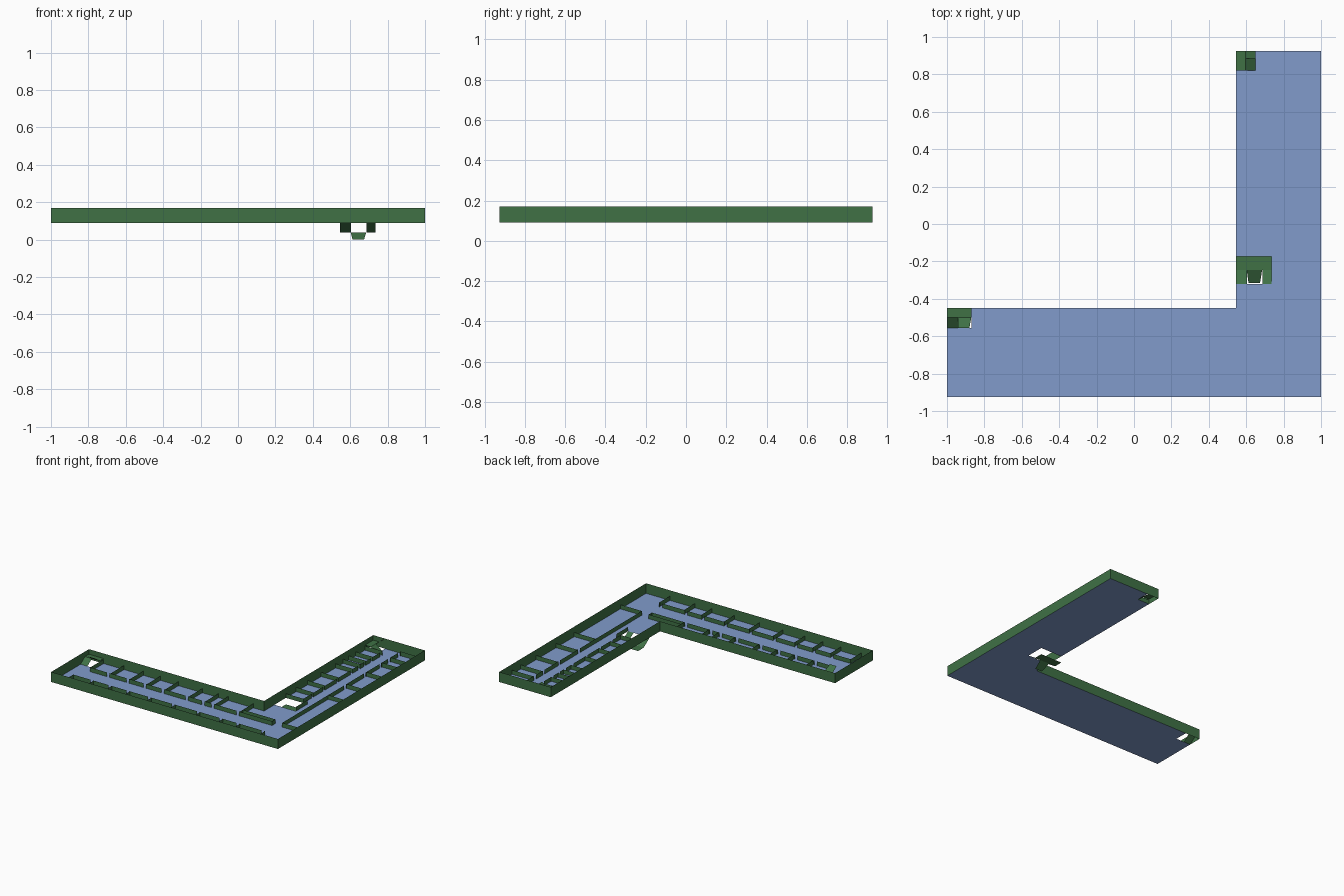
import bpy, bmesh

if "Cube" in bpy.data.objects:
    bpy.data.objects.remove(bpy.data.objects["Cube"])

Z0, ZLOW, ZTOP = 0.09, 0.124, 0.17   # floor, partition top, outer wall top


def material(name, color):
    m = bpy.data.materials.new(name)
    m.diffuse_color = color
    m.use_nodes = True
    m.node_tree.nodes["Principled BSDF"].inputs["Base Color"].default_value = m.diffuse_color
    return m


GREEN = material("green", (0.05, 0.165, 0.06, 1))
BLUE = material("blue", (0.22, 0.33, 0.60, 1))


def sheets(name, faces, mat):
    """Object made of thin sheet faces, each a list of 3D points."""
    bm = bmesh.new()
    for f in faces:
        bm.faces.new([bm.verts.new(p) for p in f])
    bmesh.ops.remove_doubles(bm, verts=bm.verts, dist=1e-5)
    me = bpy.data.meshes.new(name)
    bm.to_mesh(me)
    bm.free()
    me.materials.append(mat)
    ob = bpy.data.objects.new(name, me)
    bpy.context.collection.objects.link(ob)
    return ob


def wall(a, b, top):
    return [(*a, Z0), (*b, Z0), (*b, top), (*a, top)]


def ramp_y(x0, x1, y0, z0, y1, z1):
    """Sheet running from (y0, z0) to (y1, z1), y0 < y1."""
    return [(x0, y0, z0), (x1, y0, z0), (x1, y1, z1), (x0, y1, z1)]


def ramp_x(y0, y1, x0, z0, x1, z1):
    return [(x0, y0, z0), (x1, y0, z1), (x1, y1, z1), (x0, y1, z0)]


# L-shaped floor, notched where the three stairwells are
floor = [(-1, -.925), (1, -.925), (1, .925), (.65, .925), (.65, .82), (.545, .82),
         (.545, -.175), (.735, -.175), (.735, -.32), (.545, -.32), (.545, -.45),
         (-.87, -.45), (-.87, -.555), (-1, -.555)]
sheets("floor", [[(x, y, Z0) for x, y in floor]], BLUE)

# Outer walls
outline = [(-1, -.925), (1, -.925), (1, .925), (.545, .925), (.545, -.45), (-1, -.45)]
sheets("outer_walls", [wall(a, b, ZTOP) for a, b in
                       zip(outline, outline[1:] + outline[:1])], GREEN)


def room_row(name, cuts, outer, inner, along_x):
    """Dividers from the outer wall to the corridor, plus corridor wall with door gaps."""
    def pt(t, d):
        return (t, d) if along_x else (d, t)
    faces = [wall(pt(t, outer), pt(t, inner), ZLOW) for t in cuts]
    for a, b in zip(cuts, cuts[1:]):
        faces.append(wall(pt(a, inner), pt(b - 0.03, inner), ZLOW))
        faces.append(wall(pt(b - 0.008, inner), pt(b, inner), ZLOW))
    sheets(name, faces, GREEN)


# Rooms on both sides of the two corridors
room_row("north_rooms", [-.87, -.69, -.52, -.37, -.21, .0, .145, .23, .45], -.45, -.62, True)
room_row("south_rooms", [-.9, -.72, -.56, -.4, -.21, .0, .22, .42, .57, .79], -.925, -.79, True)
room_row("west_rooms", [-.175, -.045, .10, .27, .45, .545, .615, .70, .82], .545, .70, False)
room_row("east_rooms", [-.02, .21, .46, .655, .765, .89], 1, .81, False)

# Narrow closet and walls beside the corner hall
sheets("corner_walls", [
    wall((.45, -.62), (.735, -.62), ZLOW), wall((.45, -.58), (.735, -.58), ZLOW),
    wall((.735, -.62), (.735, -.58), ZLOW),
    wall((.735, -.32), (.735, -.175), ZLOW),
    wall((.81, -.60), (.81, -.02), ZLOW), wall((.81, -.60), (1, -.60), ZLOW)], GREEN)

# Main stair: two side flights down to a landing, middle flight down to the ground
sheets("main_stair", [
    ramp_y(.545, .735, -.245, .038, -.175, .038),
    ramp_y(.545, .603, -.32, Z0, -.245, .038),
    ramp_y(.687, .735, -.32, Z0, -.245, .038),
    [(.612, -.315, 0), (.674, -.315, 0), (.685, -.245, .038), (.603, -.245, .038)]], GREEN)

# West end stair: up to a landing and back up
sheets("west_stair", [
    ramp_y(-1, -.87, -.50, .13, -.45, .13),
    ramp_y(-1, -.94, -.555, Z0, -.50, .13),
    [(-.94, -.555, ZTOP), (-.88, -.555, ZTOP), (-.87, -.50, .13), (-.94, -.50, .13)]], GREEN)

# North end stair, turned a quarter
sheets("north_stair", [
    ramp_x(.82, .925, .545, .13, .597, .13),
    ramp_x(.82, .885, .597, .13, .65, Z0),
    ramp_x(.885, .925, .597, .13, .65, ZTOP)], GREEN)
